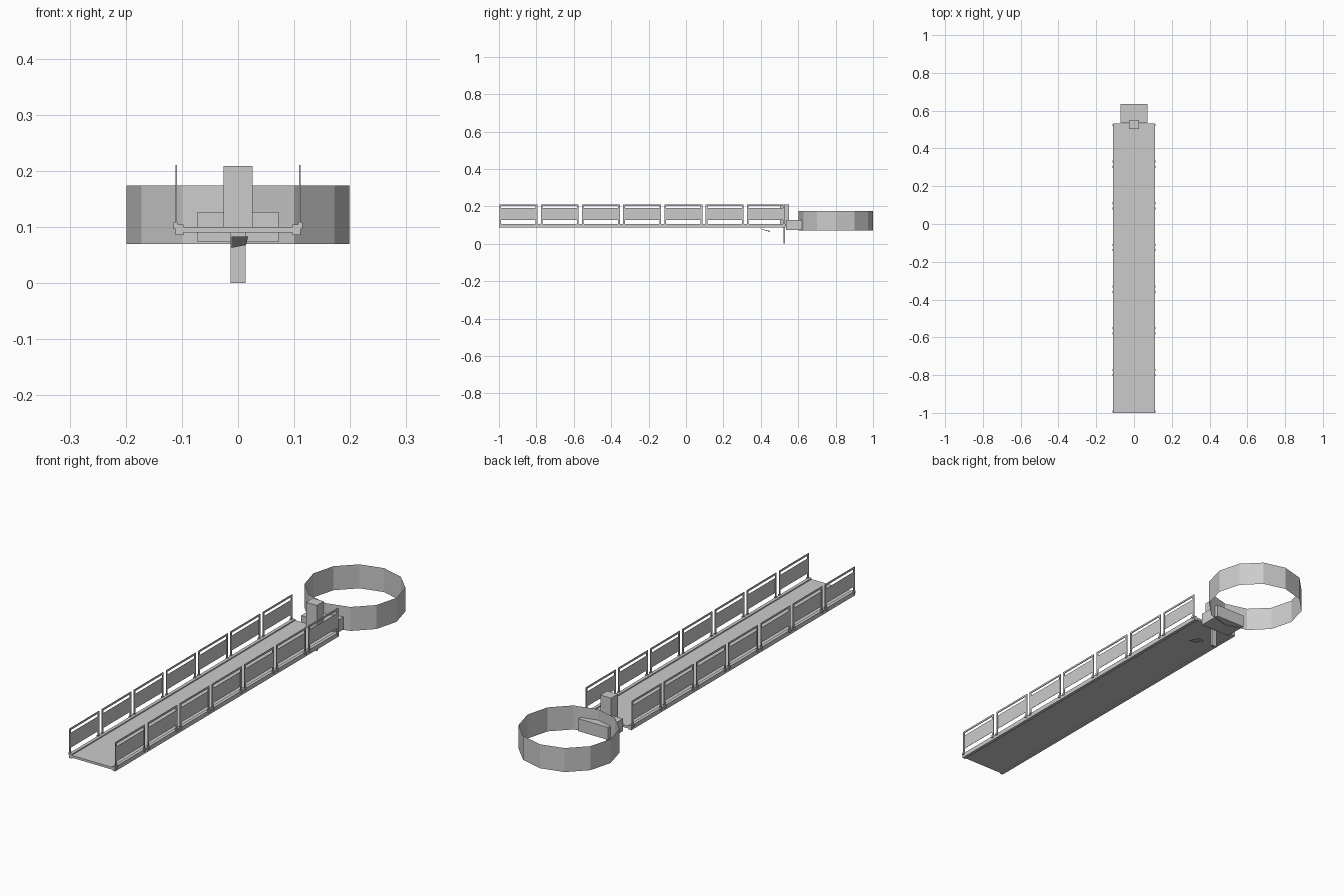
import bpy
import bmesh
from mathutils import Matrix, Vector

cube = bpy.data.objects.get("Cube")
if cube:
    bpy.data.objects.remove(cube, do_unlink=True)

grey = bpy.data.materials.new("plain_grey")
grey.use_nodes = True
colour = (0.6, 0.6, 0.6, 1)
grey.diffuse_color = colour
grey.node_tree.nodes["Principled BSDF"].inputs["Base Color"].default_value = colour


def add_object(name, bm):
    mesh = bpy.data.meshes.new(name)
    bm.to_mesh(mesh)
    bm.free()
    mesh.materials.append(grey)
    obj = bpy.data.objects.new(name, mesh)
    bpy.context.collection.objects.link(obj)
    return obj


def add_box(bm, x, y, z):
    """Add a box from its (min, max) range on each axis."""
    low, high = (Vector(corner) for corner in zip(x, y, z))
    size = Matrix.Diagonal(high - low).to_4x4()
    bmesh.ops.create_cube(bm, size=1, matrix=Matrix.Translation((low + high) / 2) @ size)


def box(name, x, y, z):
    bm = bmesh.new()
    add_box(bm, x, y, z)
    return add_object(name, bm)


def mirror_x(obj):
    mod = obj.modifiers.new("mirror", 'MIRROR')
    mod.use_axis[0] = True


# Walkway deck with a raised kerb along each side
FRONT, BACK = -1.0, 0.533
box("deck", (-0.1, 0.1), (FRONT, BACK), (0.09, 0.1))
mirror_x(box("side_kerb", (0.097, 0.111), (FRONT, BACK), (0.086, 0.105)))

# Railing sections: two posts on feet, a top bar and an infill panel
PITCH, WIDTH, POST = 0.2205, 0.202, 0.009
RAIL = (0.1085, 0.1115)
for i in range(7):
    start = FRONT + 0.003 + i * PITCH
    end = start + WIDTH
    bm = bmesh.new()
    for y in (start, end - POST):
        add_box(bm, RAIL, (y, y + POST), (0.1, 0.211))
        add_box(bm, (0.107, 0.115), (y - 0.001, y + POST + 0.001), (0.097, 0.108))
    add_box(bm, RAIL, (start, end), (0.203, 0.211))
    add_box(bm, (0.1095, 0.1105), (start + POST, end - POST), (0.126, 0.19))
    mirror_x(add_object(f"railing_section_{i + 1}", bm))

# Upright post and connecting block at the back end
box("end_post", (-0.026, 0.026), (0.503, 0.55), (0.095, 0.209))
box("ring_block", (-0.072, 0.072), (0.535, 0.636), (0.073, 0.127))

# Thin tab hanging below the deck
box("hanging_tab", (-0.013, 0.013), (0.522, 0.529), (0, 0.092))

# Small bent flap under the deck
bm = bmesh.new()
corners = [(-0.012, 0.385, 0.083), (0.018, 0.385, 0.083),
           (0.014, 0.45, 0.068), (-0.012, 0.45, 0.063)]
bm.faces.new([bm.verts.new(c) for c in corners])
add_object("under_flap", bm)

# Open twelve-sided ring, a single sheet without caps
bm = bmesh.new()
bmesh.ops.create_cone(bm, cap_ends=False, segments=12, radius1=0.199, radius2=0.199,
                      depth=0.104, matrix=Matrix.Translation((0, 0.801, 0.122)))
add_object("ring_band", bm)
